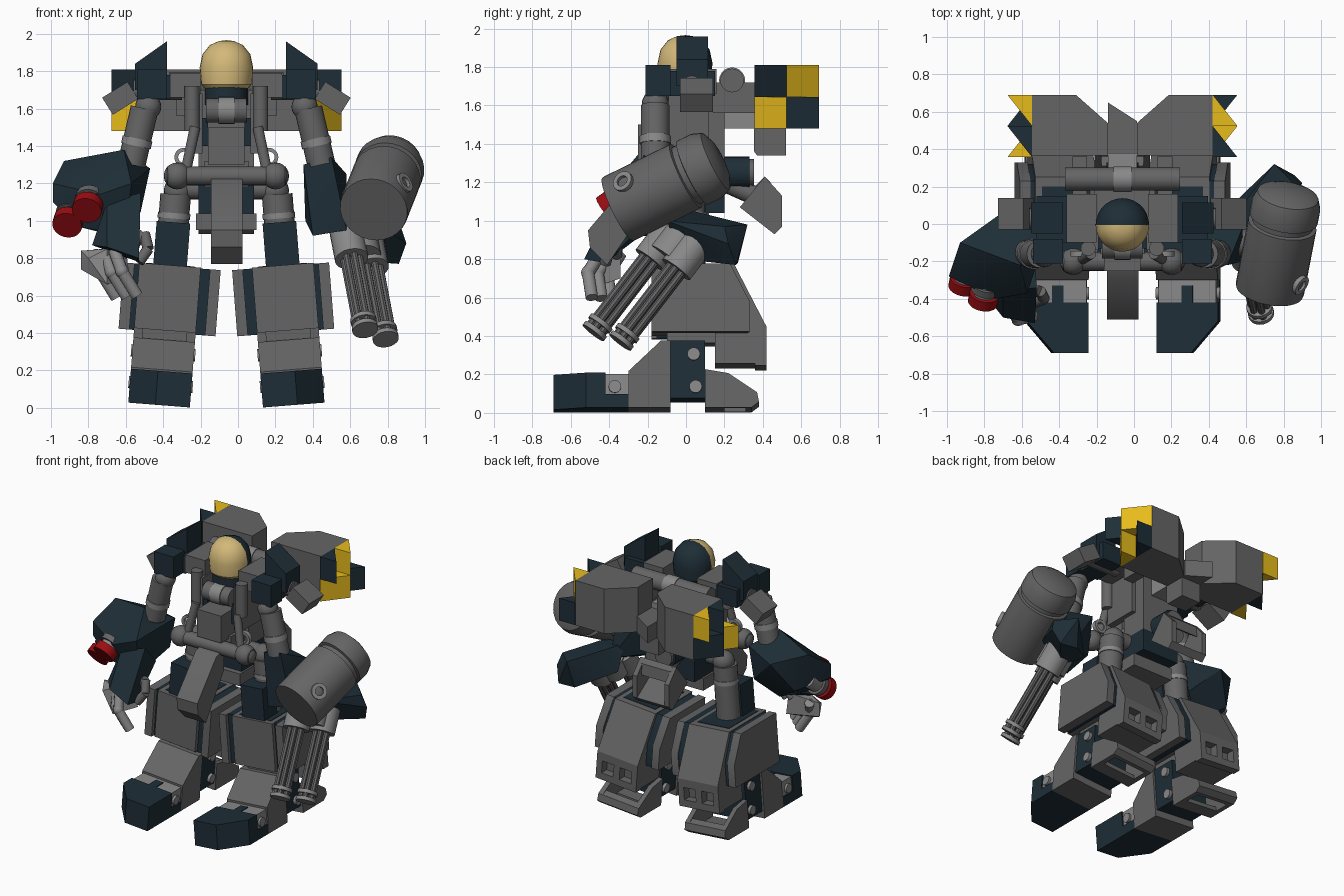
import bpy, bmesh
from math import radians, pi, cos, sin
from mathutils import Vector as V, Matrix as Mx

if "Cube" in bpy.data.objects:
    bpy.data.objects.remove(bpy.data.objects["Cube"])

CX = -0.062                       # body symmetry plane
I = Mx.Identity(4)


def mat(name, c):
    m = bpy.data.materials.new(name)
    m.diffuse_color = (*c, 1)
    m.use_nodes = True
    m.node_tree.nodes["Principled BSDF"].inputs["Base Color"].default_value = m.diffuse_color
    return m


NAVY = mat("navy", (0.013, 0.027, 0.038))
YELLOW = mat("yellow", (0.8, 0.5, 0.012))
GOLD = mat("gold", (0.65, 0.48, 0.19))
RED = mat("red", (0.32, 0.004, 0.006))
GREY = mat("grey", (0.13, 0.13, 0.13))
LIGHT = mat("light_grey", (0.25, 0.25, 0.25))


def put(name, bm, m=GREY, M=I, mir=False):
    """Finish a mesh; mir adds the copy on the other side of the body."""
    bm.transform(M)
    for k in range(2 if mir else 1):
        if k:
            bm.transform(Mx.Translation((2 * CX, 0, 0)) @ Mx.Diagonal((-1, 1, 1, 1)))
        bmesh.ops.recalc_face_normals(bm, faces=bm.faces)
        for f in bm.faces:
            f.smooth = True
        for e in bm.edges:
            e.smooth = len(e.link_faces) == 2 and e.calc_face_angle(0) < radians(32)
        me = bpy.data.meshes.new(name)
        bm.to_mesh(me)
        me.materials.append(m)
        o = bpy.data.objects.new(name + ("_right" if k else ""), me)
        bpy.context.collection.objects.link(o)
    bm.free()


def prism(name, axis, pts, a, b, *args, **kw):
    to = {'x': lambda p, t: (t, *p), 'y': lambda p, t: (p[0], t, p[1]), 'z': lambda p, t: (*p, t)}[axis]
    bm = bmesh.new()
    A = [bm.verts.new(to(p, a)) for p in pts]
    B = [bm.verts.new(to(p, b)) for p in pts]
    bm.faces.new(A)
    bm.faces.new(B[::-1])
    for i in range(len(pts)):
        j = (i + 1) % len(pts)
        bm.faces.new((A[i], B[i], B[j], A[j]))
    put(name, bm, *args, **kw)


def box(name, x, y, z, *args, **kw):
    prism(name, 'z', [(x[0], y[0]), (x[1], y[0]), (x[1], y[1]), (x[0], y[1])], *z, *args, **kw)


def hull(name, pts, *args, **kw):
    bm = bmesh.new()
    for p in pts:
        bm.verts.new(p)
    bmesh.ops.convex_hull(bm, input=bm.verts)
    put(name, bm, *args, **kw)


def lathe(name, prof, p, d, *args, ang=2 * pi, seg=20, **kw):
    """Revolve (radius, height) points around direction d from p."""
    bm = bmesh.new()
    vs = [bm.verts.new((r, 0, h)) for r, h in prof]
    es = [bm.edges.new(e) for e in zip(vs, vs[1:])]
    bmesh.ops.spin(bm, geom=vs + es, axis=(0, 0, 1), cent=(0, 0, 0), angle=ang, steps=seg)
    bmesh.ops.remove_doubles(bm, verts=bm.verts, dist=1e-5)
    bm.transform(Mx.Translation(p) @ V(d).to_track_quat('Z', 'Y').to_matrix().to_4x4())
    put(name, bm, *args, **kw)


def rod(name, p, q, r, *args, **kw):
    h = (V(q) - V(p)).length
    lathe(name, [(0, 0), (r, 0), (r, h), (0, h)], p, V(q) - V(p), *args, **kw)


def ball(name, p, r, *args, **kw):
    lathe(name, [(r * sin(i * pi / 10), -r * cos(i * pi / 10)) for i in range(11)], p, (0, 0, 1), *args, **kw)


# Legs: built upright around the foot centre, then splayed and mirrored
L = dict(M=Mx.Translation((-0.422, 0, 0.015)) @ Mx.Rotation(radians(4.5), 4, 'Y'), mir=True)
W = 0.165
prism("toe", 'z', [(-W, -.42), (W, -.42), (W, -.69), (-.02, -.69), (-W, -.52)], 0, .182, NAVY, **L)
box("toe_sole", (-W, W), (-.42, -.3), (0, .07), NAVY, **L)
box("toe_hinge", (-.155, .155), (-.42, -.3), (.07, .175), LIGHT, **L)
box("hinge_notch", (-.03, .03), (-.42, -.33), (.1, .18), NAVY, **L)
prism("foot", 'x', [(-.3, 0), (-.08, 0), (-.08, .35), (-.13, .35), (-.3, .19)], -W, W, **L)
box("ankle", (-.15, .15), (-.08, .1), (.05, .35), NAVY, **L)
for y, z in ((.04, .28), (.05, .11), (-.37, .11)):
    rod("ankle_pin", (-.172, y, z), (.172, y, z), .033, LIGHT, **L)
heel = [(.1, 0), (.1, .2), (.22, .18), (.37, .08), (.38, .03), (.34, 0)]
for a in (-W, .13):
    prism("heel_side", 'x', heel, a, a + .035, **L)
box("heel_sole", (-.13, .13), (.1, .2), (0, .03), **L)
prism("heel_bar", 'x', [(.31, .0), (.34, 0), (.38, .03), (.37, .08), (.33, .1)], -.13, .13, **L)
box("knee_joint", (-.12, .12), (-.1, .15), (.34, .42), **L)
prism("shin", 'x', [(-.18, .4), (-.18, .75), (.25, .75), (.42, .42), (.36, .42), (.36, .23), (.15, .23), (.15, .4)],
      -W, W, **L)
box("shin_top", (-.13, .13), (-.14, .2), (.74, .753), NAVY, **L)
for a, b in ((-W, -.12), (-.025, .025), (.12, W)):
    box("calf_bar", (a, b), (.36, .42), (.23, .42), **L)
box("calf_base", (-W, W), (.36, .42), (.22, .27), **L)
box("calf_lintel", (-W, W), (.36, .42), (.36, .42), **L)
plate = [(-.18, .39), (-.18, .745), (.23, .745), (.33, .55), (.33, .39)]
strip = [(y * .93 + .015, z) for y, z in plate]
prism("outer_strip", 'x', strip, -.19, -W, NAVY, **L)
prism("outer_plate", 'x', plate, -.248, -.19, **L)
prism("inner_strip", 'x', strip, W, .215, NAVY, **L)
prism("inner_plate", 'x', plate, .215, .272, **L)
box("thigh_guard", (-.09, .09), (-.16, -.01), (.74, .98), NAVY, **L)
rod("thigh_post", (0, .02, .74), (0, .02, 1.13), .082, **L)
rod("thigh_band", (0, .02, 1.0), (0, .02, 1.03), .087, LIGHT, **L)
ball("hip_ball", (.01, .02, 1.15), .075, **L)

# Pelvis, skirts and torso
B = (-.21, .086)
box("pelvis", B, (-.08, .2), (1.04, 1.2), NAVY)
box("pelvis_base", (-.225, .1), (-.12, .12), (.95, 1.04))
rod("hip_axle", (-.36, .02, 1.17), (.236, .02, 1.17), .055)
prism("front_skirt", 'x', [(-.2, 1.24), (-.29, 1.21), (-.51, .95), (-.5, .86), (-.41, .77), (-.2, 1.08)], -.145, .025)
tail = [(.41, 1.23), (.5, 1.13), (.5, .97), (.46, .93), (.28, 1.07)]
for a in (-.21, .05):
    prism("tail_side", 'x', tail, a, a + .036)
prism("tail_base", 'x', [(.5, .97), (.46, .93), (.28, 1.07), (.31, 1.1)], -.18, .06)
prism("tail_edge", 'x', [(.44, 1.2), (.45, 1.12), (.36, 1.18), (.41, 1.23)], -.18, .06)
rod("tail_link", (CX, .2, 1.2), (CX, .38, 1.12), .05)
rod("rear_thruster", (CX, .05, 1.25), (CX, .33, 1.25), .085, NAVY)
rod("thruster_rim", (CX, .32, 1.25), (CX, .355, 1.25), .07)
box("spine", B, (0, .2), (1.2, 1.7))
box("waist", (-.18, .056), (-.16, .05), (1.18, 1.32))
box("chest_block", (-.16, .036), (-.25, -.08), (1.3, 1.5))
rod("chest_tube", (-.17, -.12, 1.59), (.046, -.12, 1.59), .065)
rod("chest_ring", (-.105, -.12, 1.59), (-.019, -.12, 1.59), .072, LIGHT)
rod("waist_bar", (-.38, -.2, 1.24), (.256, -.2, 1.24), .05)
ball("waist_ball", (-.325, -.2, 1.24), .072, mir=True)
rod("side_link", (-.28, -.19, 1.26), (-.23, -.16, 1.5), .028, mir=True)
lathe("side_ring", [(.03, -.015), (.05, -.015), (.05, .015), (.03, .015), (.03, -.015)],
      (-.29, -.16, 1.34), (0, 1, 0), LIGHT, mir=True)
box("rib", (-.24, -.19), (-.14, .12), (1.36, 1.68), mir=True)
box("rib_pad", (-.2, -.16), (-.13, 0), (1.4, 1.55), NAVY, mir=True)
rod("chest_post", (-.245, -.13, 1.48), (-.245, -.13, 1.72), .04, mir=True)
box("collar", (-.36, -.2), (-.1, .16), (1.66, 1.79), mir=True)
rod("back_bar", (-.37, .24, 1.73), (.246, .24, 1.73), .062)
rod("back_ring", (-.11, .24, 1.73), (-.014, .24, 1.73), .068, LIGHT)
box("bar_mount", (-.33, -.25), (.14, .36), (1.56, 1.72), mir=True)

# Head: gold front half, navy back half
dome = [(.1, 1.69), (.135, 1.73), (.143, 1.82), (.128, 1.89), (.088, 1.94), (.04, 1.961), (0, 1.966)]
lathe("visor", dome, (CX, -.005, 0), (0, 0, 1), GOLD, ang=pi, seg=14)
lathe("helmet", dome, (CX, -.005, 0), (0, 0, 1), NAVY, ang=-pi, seg=14)
rod("neck", (CX, -.01, 1.62), (CX, -.01, 1.72), .115, NAVY)

# Shoulders and upper arms
S = dict(mir=True)
prism("shoulder_fin", 'y', [(-.55, 1.7), (-.55, 1.84), (-.38, 1.96), (-.38, 1.7)], -.05, .115, NAVY, **S)
box("shoulder_front", (-.54, -.38), (-.21, -.08), (1.65, 1.81), NAVY, **S)
box("shoulder_core", (-.52, -.36), (-.1, .15), (1.65, 1.78), NAVY, **S)
box("shoulder_plate", (-.08, .08), (-.085, .085), (-.054, .054),
    M=Mx.Translation((-.63, .055, 1.655)) @ Mx.Rotation(radians(-32), 4, 'Y'), **S)
rod("shoulder_axle", (-.56, .03, 1.7), (-.3, .03, 1.7), .055, **S)
ball("shoulder_ball", (-.48, -.16, 1.61), .07, **S)
rod("upper_arm", (-.5, -.16, 1.6), (-.57, -.16, 1.3), .075, **S)
rod("upper_arm_band", (-.537, -.16, 1.44), (-.546, -.16, 1.4), .081, LIGHT, **S)

# Jet pack with chequered wing tips
box("pack_link", (-.14, .016), (.2, .38), (1.48, 1.64), LIGHT)
prism("pack_fin", 'z', [(-.14, .36), (.016, .36), (.016, .55), (-.14, .65)], 1.48, 1.6)
prism("pack_nozzle", 'x', [(.355, 1.36), (.355, 1.48), (.52, 1.48), (.52, 1.34), (.37, 1.34)], -.14, .016)
prism("wing", 'z', [(-.545, .365), (-.14, .365), (-.14, .54), (-.31, .69), (-.545, .69)], 1.48, 1.81, **S)
for side in (-1, 1):
    for up in (0, 1):
        for back in (0, 1):
            y0, y1 = .357 + .167 * back, .524 + .167 * back
            tip = y1 if (up == 1) == (side < 0) else y0
            z = 1.48 + .165 * up
            x0, x1 = CX + side * .483, CX + side * .615
            prism("wing_tile", 'z', [(x0, y0), (x0, y1), (x1, tip)], z, z + .165, YELLOW if up == back else NAVY)

# Left forearm with twin launchers
hull("left_forearm", [(-.93, -.1, 1.32), (-.72, .05, 1.25), (-.61, -.22, 1.38), (-.47, -.06, 1.28), (-.52, -.05, 1.05),
                      (-.99, -.28, 1.2), (-.99, -.28, 1.1), (-.85, -.05, 1.05), (-.57, -.37, 1.2), (-.74, -.4, 1.14),
                      (-.86, -.3, .97), (-.6, -.3, .92), (-.66, -.15, .92)], NAVY)
hull("wrist_guard", [(-.7, -.36, 1.1), (-.52, -.34, 1.15), (-.7, -.2, .95), (-.53, -.2, 1.0),
                     (-.7, -.5, .86), (-.53, -.53, .8), (-.53, -.42, .78), (-.78, -.4, .87)], NAVY)
d = V((-.15, -.75, -.55)).normalized()
for p in (V((-.91, -.32, .99)), V((-.805, -.4, 1.07))):
    rod("launcher_tube", p - d * .2, p - d * .03, .06, LIGHT)
    rod("launcher_ring", p - d * .1, p - d * .06, .078)
    rod("launcher_tip", p - d * .035, p + d * .025, .08, RED)

# Left hand
hull("palm", [(-.84, -.36, .84), (-.84, -.36, .74), (-.6, -.34, .86), (-.58, -.34, .7), (-.7, -.44, .85),
              (-.7, -.46, .66), (-.8, -.44, .8)], LIGHT)
for i in range(3):
    o = V((-.055, .05, -.005)) * i
    pts = [V((-.66, -.44, .84)) + o, V((-.62, -.51, .73)) + o, V((-.54, -.49, .6)) + o]
    for a, b in zip(pts, pts[1:]):
        rod("finger", a, b, .033, LIGHT, seg=12)
    ball("knuckle", pts[1], .036, LIGHT, seg=12)
th = [(-.62, -.36, .82), (-.5, -.36, .93), (-.48, -.4, .85), (-.53, -.42, .78)]
for a, b in zip(th, th[1:]):
    rod("thumb", a, b, .03, seg=12)

# Right forearm, ammunition drum and rotary guns
hull("right_elbow", [(.35, -.2, 1.3), (.5, -.22, 1.34), (.36, .0, 1.28), (.58, -.02, 1.25), (.4, -.22, .92),
                     (.36, -.05, 1.0), (.58, -.2, .95), (.58, .05, .95)], NAVY)
hull("right_counterweight", [(.5, .0, 1.06), (.5, .08, .88), (.75, .32, .98), (.87, .2, .97), (.9, .22, .88),
                             (.86, .26, .77), (.72, .27, .78), (.62, -.02, .8), (.72, -.1, 1.0)], NAVY)
g = V((.15, -.6, -.78)).normalized()
ends = [V((.68, -.48, .42)), V((.79, -.34, .37))]
for e in ends:
    s = e - g * .5
    rod("gun_housing", s - g * .2, s + g * .02, .09, LIGHT)
    rod("gun_core", s, e, .02, seg=8)
    u = g.orthogonal().normalized()
    w = g.cross(u)
    for k in range(6):
        off = (u * cos(k * pi / 3) + w * sin(k * pi / 3)) * .043
        rod("gun_barrel", s + off, e + off, .019, seg=8)
    for t in (.07, .02):
        rod("gun_ring", e - g * t, e - g * (t - .025), .07, LIGHT)
mid = (ends[0] + ends[1]) / 2 - g * .62
rod("gun_bridge", mid - g * .08, mid + g * .1, .11, LIGHT)
a = V((.17, .88, .43)).normalized()
lathe("ammo_drum", [(0, 0), (.182, 0), (.185, .01), (.185, .4), (.165, .405), (.165, .435), (.185, .44), (.185, .52),
                    (.165, .575), (.11, .6), (0, .605)], (.725, -.355, 1.06), a, seg=28)
n = V((.75, -.5, .43)).normalized()
lathe("drum_knob", [(0, .03), (.03, .03), (.03, .065), (.055, .065), (.055, .04), (.045, .04), (.045, -.06)],
      (.85, -.3, 1.18), n, LIGHT)
rod("drum_mount", (.5, -.1, 1.08), (.74, -.1, 1.14), .07)
